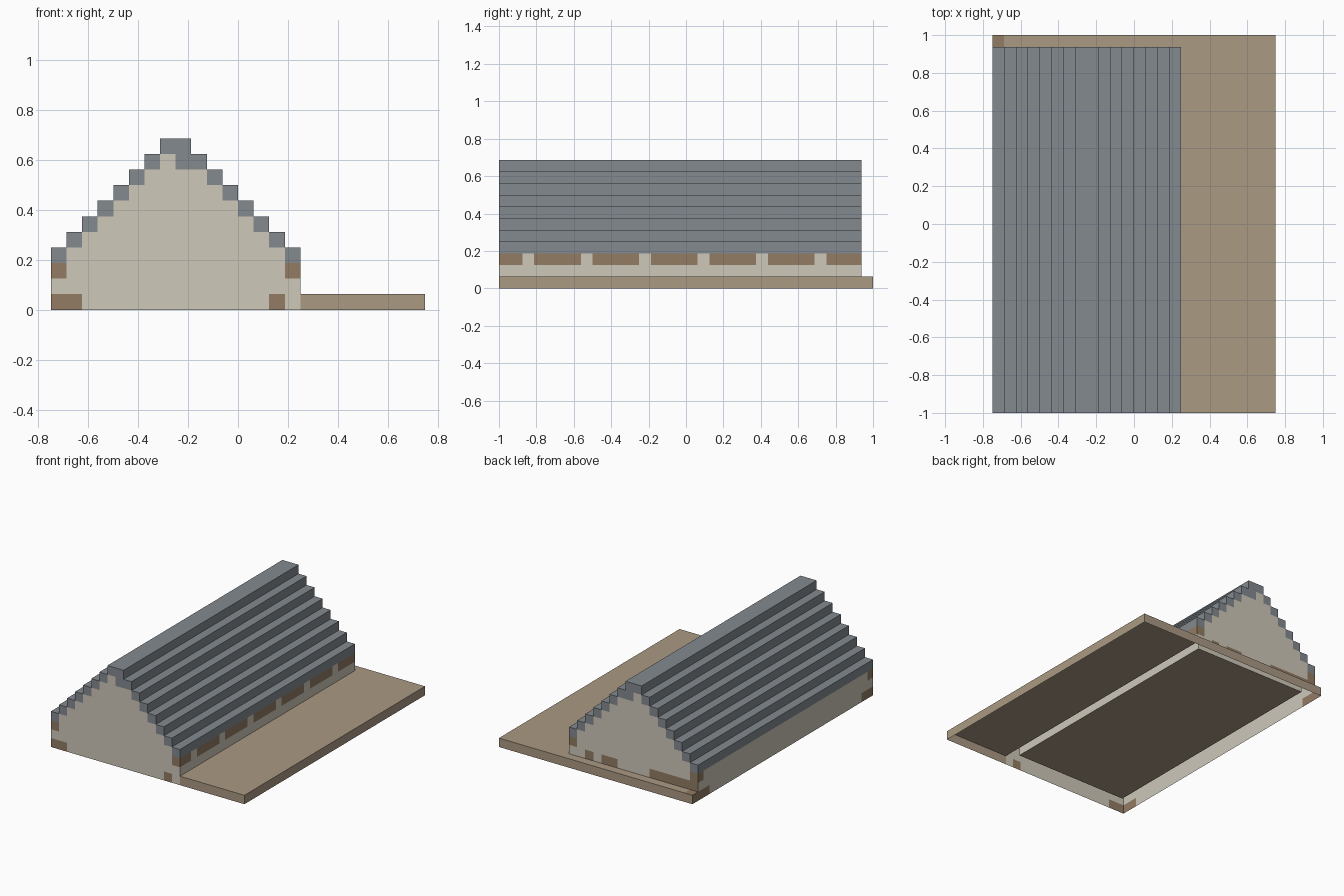
import bpy, bmesh
from mathutils import Vector

if "Cube" in bpy.data.objects:
    bpy.data.objects.remove(bpy.data.objects["Cube"])

U = 0.0625             # one block
COLS, LEN = 16, 31     # house size in blocks (x, y)
X0, Y0 = -0.75, -1.0


def material(name, rgb):
    m = bpy.data.materials.new(name)
    m.diffuse_color = (*rgb, 1)
    m.use_nodes = True
    m.node_tree.nodes["Principled BSDF"].inputs["Base Color"].default_value = m.diffuse_color
    return m


PLASTER = material("plaster", (0.62, 0.58, 0.49))
TIMBER = material("timber", (0.29, 0.20, 0.125))
SLATE = material("slate", (0.23, 0.255, 0.28))
EARTH = material("earth", (0.40, 0.32, 0.225))
MATS = [PLASTER, TIMBER, SLATE, EARTH]
P, T, S, E = range(4)


class Part:
    """Collects flat panels given in block units."""

    def __init__(self, name):
        self.name, self.bm = name, bmesh.new()

    def panel(self, axis, at, a, b, mat, out=1):
        # axis-aligned rectangle: a, b are (min, max) on the two other axes
        pts = []
        for u, v in ((a[0], b[0]), (a[1], b[0]), (a[1], b[1]), (a[0], b[1])):
            p = [u, v]
            p.insert(axis, at)
            pts.append(Vector((X0 + p[0] * U, Y0 + p[1] * U, p[2] * U)))
        f = self.bm.faces.new([self.bm.verts.new(p) for p in pts])
        f.normal_update()
        if f.normal[axis] * out < 0:
            f.normal_flip()
        f.material_index = mat

    def finish(self):
        bmesh.ops.remove_doubles(self.bm, verts=self.bm.verts, dist=1e-4)
        me = bpy.data.meshes.new(self.name)
        self.bm.to_mesh(me)
        self.bm.free()
        for m in MATS:
            me.materials.append(m)
        ob = bpy.data.objects.new(self.name, me)
        bpy.context.collection.objects.link(ob)


def height(c):
    return min(c, COLS - 1 - c) + 4 if 0 <= c < COLS else 3


def ceiling(c):
    # underside of the one-block-thick roof, thicker beside the ridge
    return height(c) - (2 if c == 8 else 1)


def gable_mat(c, r, back):
    if r == height(c) - 1 or (c == 8 and r == 9):
        return S
    if r == 2 and c in (0, 15):
        return T
    if back:
        return T if r == 1 and c in (0, 1, 2, 3, 4, 5, 10, 11, 13) else P
    return T if r == 0 and c in (0, 1, 14) else P


walls, roof = Part("house_walls"), Part("stepped_roof")

# gable ends, block by block; the back one starts on top of the yard slab
for y, out in ((0, -1), (LEN, 1)):
    for c in range(COLS):
        for r in range(1 if out > 0 else 0, height(c)):
            m = gable_mat(c, r, out > 0)
            (roof if m == S else walls).panel(1, y, (c, c + 1), (r, r + 1), m, out)

# long side walls with timber blocks; the right one starts on the yard slab
for j in range(LEN):
    for r in range(3):
        right = T if r == 2 and j % 5 != 2 else P
        left = T if (r == 0 and j in (0, 1, 29, 30)) or (r == 2 and j in (0, 30)) else P
        if r:
            walls.panel(0, COLS, (j, j + 1), (r, r + 1), right, 1)
        walls.panel(0, 0, (j, j + 1), (r, r + 1), left, -1)

# inner faces of the one-block-thick walls
inner = (1, LEN - 1)
walls.panel(0, 1, inner, (1, 4), P, 1)
walls.panel(0, COLS - 1, inner, (1, 4), P, -1)
for c in range(1, COLS - 1):
    walls.panel(1, 1, (c, c + 1), (1, ceiling(c)), P, 1)
    walls.panel(1, LEN - 1, (c, c + 1), (1, ceiling(c)), P, -1)

# roof treads, risers and undersides
for c in range(COLS):
    h = height(c)
    roof.panel(2, h, (c, c + 1), (0, LEN), S)
    if height(c - 1) < h:
        roof.panel(0, c, (0, LEN), (h - 1, h), S, -1)
    if height(c + 1) < h:
        roof.panel(0, c + 1, (0, LEN), (h - 1, h), S, 1)
    if 1 <= c < COLS - 1:
        roof.panel(2, ceiling(c), (c, c + 1), inner, S, -1)
    if 2 <= c < COLS - 1:
        lo, hi = sorted((ceiling(c - 1), ceiling(c)))
        if lo < hi:
            roof.panel(0, c, inner, (lo, hi), S, 1 if ceiling(c) > ceiling(c - 1) else -1)
walls.finish()
roof.finish()

# earth floor between the walls, seen from below
floor = Part("house_floor")
floor.panel(2, 1, (1, COLS - 1), inner, E)
floor.finish()

# L-shaped yard slab, open underneath
yard = Part("yard_slab")
yard.panel(2, 1, (COLS, 24), (0, LEN), E)
yard.panel(2, 1, (COLS, 24), (LEN, 32), E)
yard.panel(2, 1, (1, COLS), (LEN, 32), E)
yard.panel(2, 1, (0, 1), (LEN, 32), T)
yard.panel(1, 0, (COLS, 24), (0, 1), E, -1)
yard.panel(0, 24, (0, 32), (0, 1), E, 1)
yard.panel(1, 32, (0, 24), (0, 1), E, 1)
yard.panel(0, 0, (LEN, 32), (0, 1), T, -1)
yard.finish()
